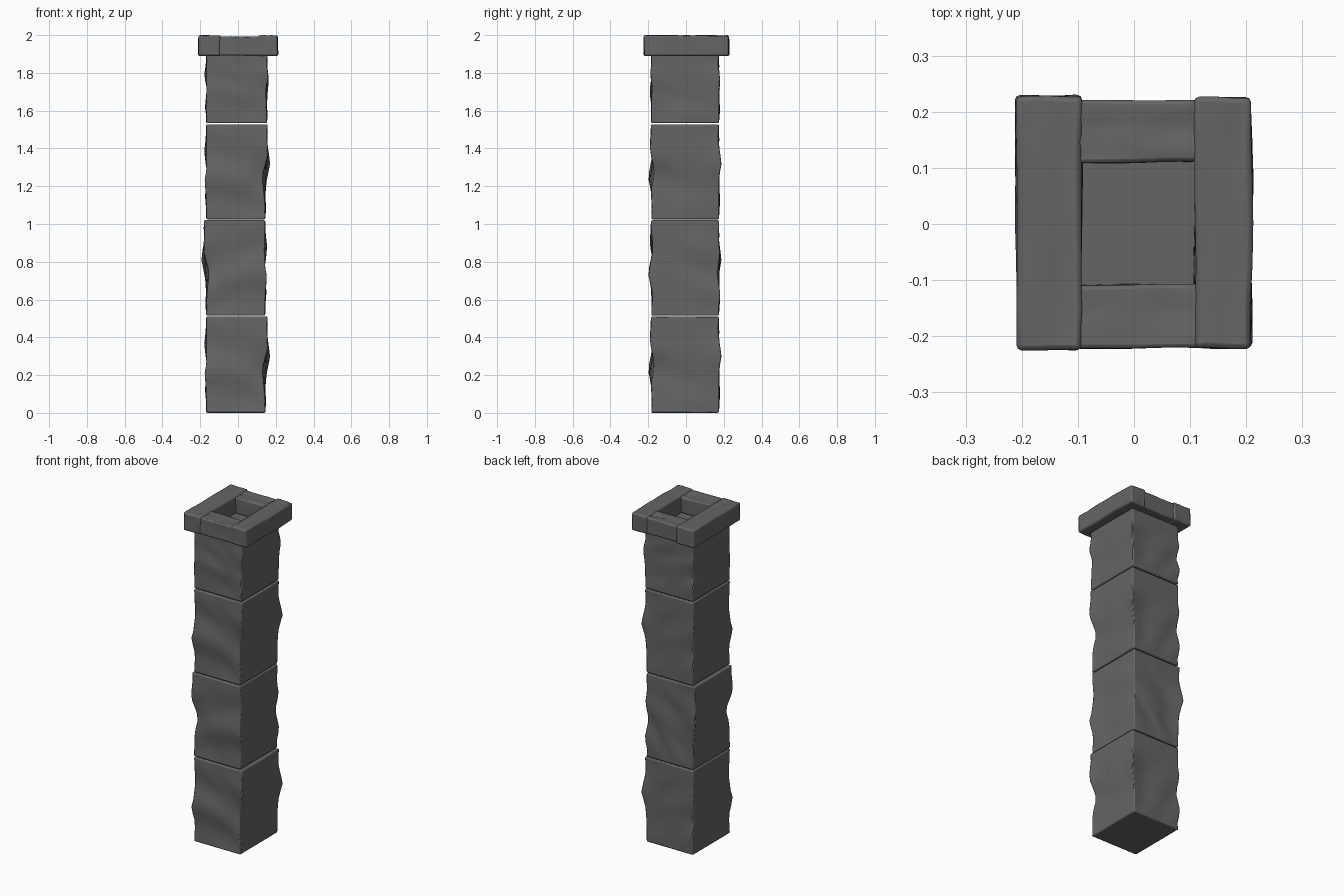
import bpy, bmesh, math
from mathutils import Vector, noise

if "Cube" in bpy.data.objects:
    bpy.data.objects.remove(bpy.data.objects["Cube"])

stone = bpy.data.materials.new("dark_grey_stone")
stone.diffuse_color = (0.13, 0.13, 0.13, 1)
stone.use_nodes = True
stone.node_tree.nodes["Principled BSDF"].inputs["Base Color"].default_value = stone.diffuse_color


def rock(name, lo, hi, cuts, shape, bevel):
    """Subdivided box, pushed by shape(u, v, w) -> offset; u, v in -1..1, w in 0..1."""
    lo, hi = Vector(lo), Vector(hi)
    mid, half = (lo + hi) / 2, (hi - lo) / 2
    bm = bmesh.new()
    bmesh.ops.create_cube(bm, size=2)
    bmesh.ops.subdivide_edges(bm, edges=bm.edges[:], cuts=cuts, use_grid_fill=True)
    for vert in bm.verts:
        u, v, w = vert.co
        p = Vector((mid.x + u * half.x, mid.y + v * half.y, mid.z + w * half.z))
        vert.co = p + Vector(shape(u, v, (w + 1) / 2))
    bmesh.ops.recalc_face_normals(bm, faces=bm.faces[:])
    me = bpy.data.meshes.new(name)
    bm.to_mesh(me)
    bm.free()
    me.materials.append(stone)
    ob = bpy.data.objects.new(name, me)
    bpy.context.collection.objects.link(ob)
    mod = ob.modifiers.new("worn_edges", 'BEVEL')
    mod.width, mod.segments = bevel, 2
    mod.limit_method, mod.angle_limit = 'ANGLE', math.radians(55)
    bpy.ops.object.select_all(action='DESELECT')
    ob.select_set(True)
    bpy.context.view_layer.objects.active = ob
    bpy.ops.object.shade_smooth_by_angle(angle=math.radians(50))
    return ob


def bump(a, b, c, width):
    return math.exp(-(a * a + b * b + c * c * 16) / width)


def block_shape(mirror, rough):
    """Chipped sides with a knob on two opposite corners and a dent on a third."""
    def shape(u, v, w):
        u *= mirror
        fade = min(1, 8 * w, 8 * (1 - w))          # calm near the joints
        n = noise.noise(Vector((u * 1.1 + 3, v * 1.1, w * 4.5 + u + v * 0.5)))
        push = fade * 0.010 * n
        push += rough * 0.014 * bump(u + 1, v + 1, w - 0.4, 0.12)
        push += rough * 0.012 * bump(u - 1, v - 1, w - 0.58, 0.12)
        push -= rough * 0.014 * bump(u - 1, v + 1, w - 0.42, 0.25)
        # right side hangs over its lower half, front has a sloping ledge
        dx = u * push
        if u > 0:
            dx -= u * rough * 0.012 / (1 + math.exp((w - 0.5 + 0.1 * v) * 22))
        dy = v * push
        if v < 0:
            dy -= 0.007 * rough * math.sin(w * 12 + u) * fade * v
        return dx * mirror, dy, 0
    return shape


# four stacked shaft blocks, every second one mirrored, the top one shorter
for i, (z0, z1, m, rough) in enumerate([(0.0, 0.51, 1, 1), (0.515, 1.02, -1, 1),
                                        (1.025, 1.528, 1, 1), (1.534, 1.895, 1, 0.3)]):
    c = -0.006 if m > 0 else -0.018
    rock(f"shaft_block_{i + 1}", (c - 0.162, -0.184, z0), (c + 0.162, 0.174, z1),
         11, block_shape(m, rough), 0.006)


def cap_shape(seed):
    def shape(u, v, w):
        n = noise.noise(Vector((u * 0.9 + seed, v * 1.5, w)))
        m = noise.noise(Vector((u, v * 1.3 + seed, w + 7)))
        return u * 0.005 * n, v * 0.004 * m, -0.009 * abs(n + m) * w
    return shape


# square cap collar of four rough beams around an open well
rock("cap_left_beam", (-0.21, -0.225, 1.89), (-0.094, 0.229, 2.0), 5, cap_shape(1.3), 0.009)
rock("cap_right_beam", (0.108, -0.222, 1.89), (0.21, 0.226, 2.0), 5, cap_shape(4.7), 0.009)
rock("cap_front_beam", (-0.12, -0.222, 1.893), (0.13, -0.108, 1.994), 5, cap_shape(2.2), 0.007)
rock("cap_back_beam", (-0.12, 0.11, 1.893), (0.13, 0.221, 1.994), 5, cap_shape(6.1), 0.007)
